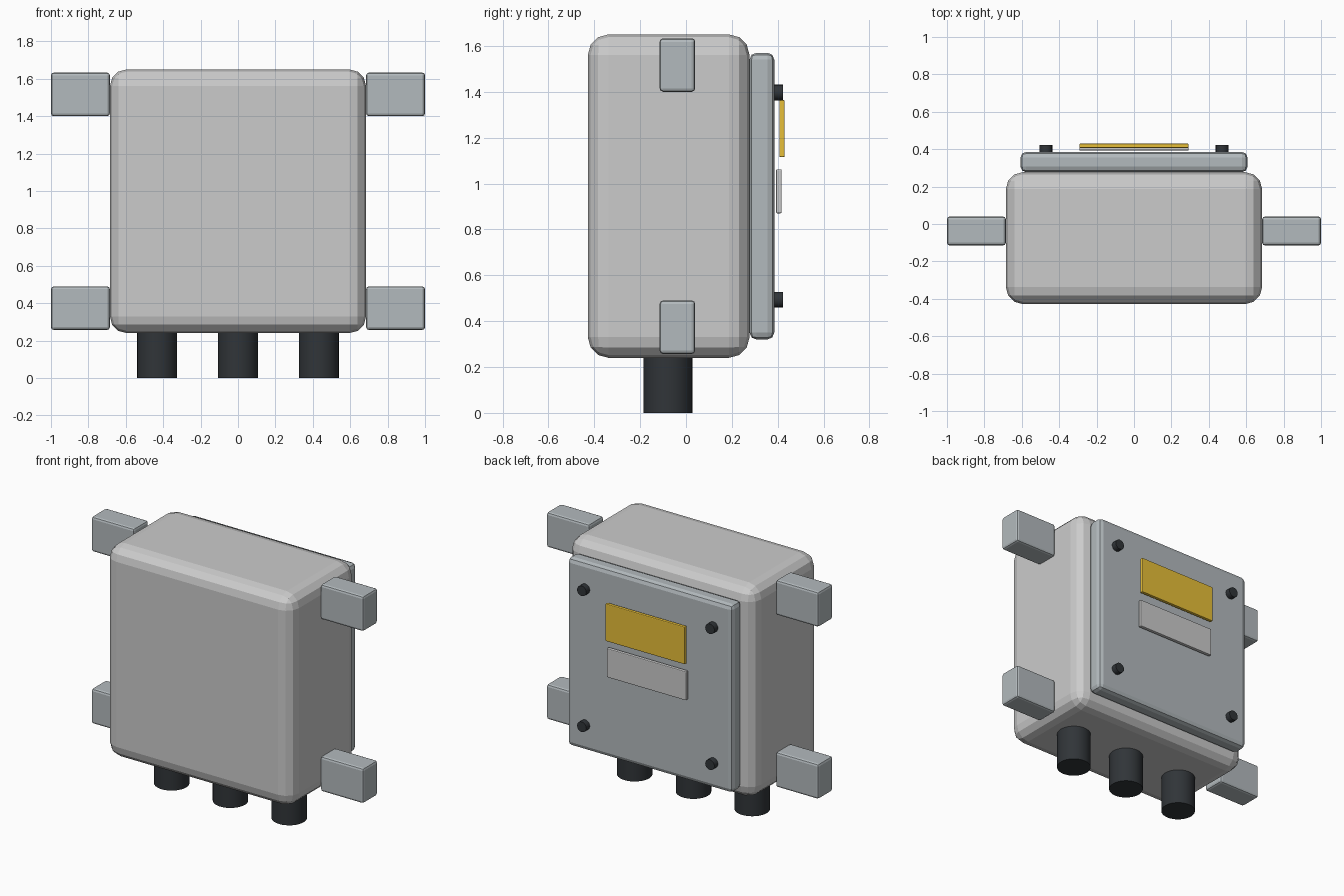
import bpy
from math import pi

if "Cube" in bpy.data.objects:
    bpy.data.objects.remove(bpy.data.objects["Cube"])


def material(name, color):
    m = bpy.data.materials.new(name)
    m.diffuse_color = color
    m.use_nodes = True
    m.node_tree.nodes["Principled BSDF"].inputs["Base Color"].default_value = m.diffuse_color
    return m


BODY = material("light_grey", (0.72, 0.74, 0.74, 1))
STEEL = material("mid_grey", (0.45, 0.49, 0.51, 1))
BLACK = material("black", (0.03, 0.035, 0.04, 1))
YELLOW = material("yellow", (0.80, 0.52, 0.04, 1))
WHITE = material("label_white", (0.78, 0.78, 0.77, 1))


def box(name, x, y, z, bevel, segments, mat):
    """Bevelled box from (min, max) ranges."""
    bpy.ops.mesh.primitive_cube_add(size=1, location=[sum(r) / 2 for r in (x, y, z)])
    ob = bpy.context.object
    ob.name = name
    ob.scale = [r[1] - r[0] for r in (x, y, z)]
    bpy.ops.object.transform_apply(location=False, rotation=False, scale=True)
    mod = ob.modifiers.new("bevel", 'BEVEL')
    mod.width, mod.segments = bevel, segments
    ob.data.materials.append(mat)
    return ob


def cylinder(name, radius, depth, loc, rot, mat, sides):
    bpy.ops.mesh.primitive_cylinder_add(vertices=sides, radius=radius, depth=depth,
                                        location=loc, rotation=rot)
    ob = bpy.context.object
    ob.name = name
    bpy.ops.object.shade_smooth_by_angle()
    ob.data.materials.append(mat)
    return ob


# Enclosure and lid
box("enclosure_body", (-0.685, 0.685), (-0.428, 0.277), (0.24, 1.65), 0.09, 3, BODY)
box("lid", (-0.607, 0.607), (0.277, 0.385), (0.32, 1.57), 0.03, 2, STEEL)

# Warning plate and rating label in front of the lid
box("warning_plate", (-0.292, 0.292), (0.407, 0.43), (1.115, 1.364), 0.005, 2, YELLOW)
box("rating_label", (-0.292, 0.292), (0.393, 0.417), (0.87, 1.062), 0.005, 2, WHITE)

for side, s in (("left", -1), ("right", 1)):
    for level, lug_z, screw_z in (("lower", 0.257, 0.494), ("upper", 1.40, 1.397)):
        # Mounting lugs
        box(f"mounting_lug_{level}_{side}", sorted((s * 0.685, s * 1.0)),
            (-0.115, 0.04), (lug_z, lug_z + 0.233), 0.015, 2, STEEL)
        # Lid screws
        cylinder(f"lid_screw_{level}_{side}", 0.034, 0.045, (s * 0.471, 0.4, screw_z),
                 (pi / 2, 0, 0), BLACK, 16)

# Cable glands under the body
for i, x in enumerate((-0.432, 0, 0.432)):
    cylinder(f"cable_gland_{i + 1}", 0.107, 0.26, (x, -0.079, 0.13), (0, 0, 0), BLACK, 32)
